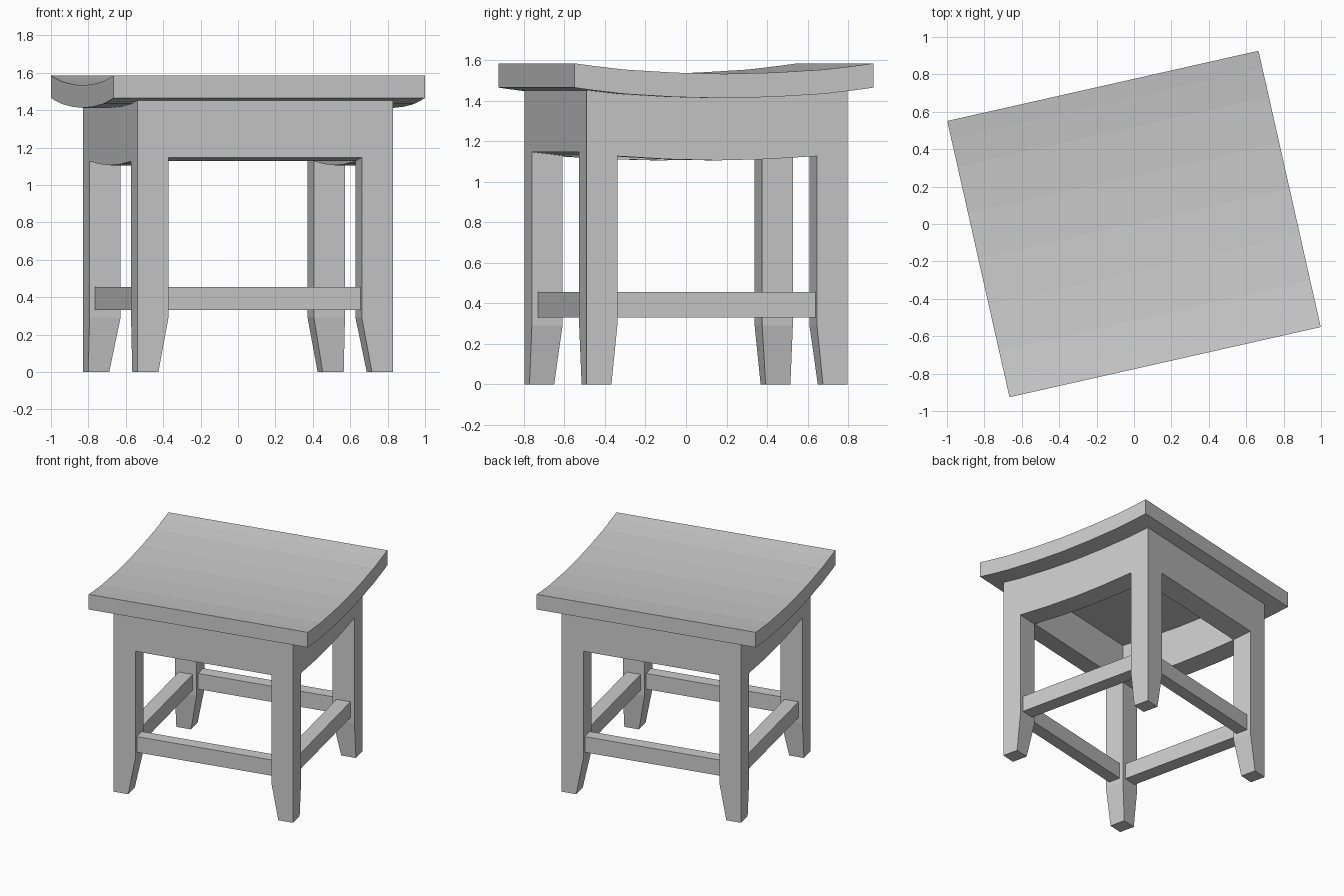
import bpy
import bmesh
import math

cube = bpy.data.objects.get("Cube")
if cube:
    bpy.data.objects.remove(cube)

TURN = math.radians(12.7)
HALF_U, HALF_V = 0.70, 0.66        # outer faces of the frame
LEG_U, LEG_V = 0.17, 0.155         # leg section
FOOT_U, FOOT_V = 0.115, 0.125      # section at the floor
TAPER_Z = 0.29
IN_U, IN_V = HALF_U - LEG_U, HALF_V - LEG_V

# Dished seat line: distance from the middle and height
DISH = [(0, 1.532), (0.25, 1.538), (0.505, 1.553), (HALF_V, 1.571), (0.757, 1.584)]

grey = bpy.data.materials.new("plain_grey")
grey.use_nodes = True
grey.diffuse_color = (0.6, 0.6, 0.6, 1)
grey.node_tree.nodes["Principled BSDF"].inputs["Base Color"].default_value = (0.6, 0.6, 0.6, 1)


def loft(name, rings):
    """Closed solid through matching rings of points."""
    bm = bmesh.new()
    loops = [[bm.verts.new(p) for p in ring] for ring in rings]
    bm.faces.new(loops[0])
    bm.faces.new(loops[-1])
    n = len(loops[0])
    for a, b in zip(loops, loops[1:]):
        for i in range(n):
            j = (i + 1) % n
            bm.faces.new((a[i], a[j], b[j], b[i]))
    bmesh.ops.recalc_face_normals(bm, faces=bm.faces)
    mesh = bpy.data.meshes.new(name)
    bm.to_mesh(mesh)
    bm.free()
    mesh.materials.append(grey)
    obj = bpy.data.objects.new(name, mesh)
    obj.rotation_euler.z = TURN
    bpy.context.collection.objects.link(obj)
    return obj


def curved_bar(name, u0, u1, v0, v1, top, bottom):
    """Bar whose upper and lower faces follow the dish, set down by top and bottom."""
    line = [(-v, z) for v, z in reversed(DISH[1:])] + DISH
    line = [(v, z) for v, z in line if v0 - 0.001 <= v <= v1 + 0.001]
    section = [(v, z - top) for v, z in line] + [(v, z - bottom) for v, z in reversed(line)]
    return loft(name, [[(u, v, z) for v, z in section] for u in (u0, u1)])


def rect(u0, u1, v0, v1, z):
    return [(u0, v0, z), (u1, v0, z), (u1, v1, z), (u0, v1, z)]


# Seat
curved_bar("seat", -0.853, 0.853, -0.757, 0.757, 0, 0.12)

# Legs, tapered on the inner faces only
for sv, end in ((-1, "front"), (1, "back")):
    for su, side in ((-1, "right"), (1, "left")):
        def ring(w, d, z):
            return rect(su * HALF_U, su * (HALF_U - w), sv * HALF_V, sv * (HALF_V - d), z)
        loft(f"{end}_{side}_leg", [ring(FOOT_U, FOOT_V, 0), ring(LEG_U, LEG_V, TAPER_Z),
                                   ring(LEG_U, LEG_V, 1.46)])

# Aprons and stretchers across the front and back
for s, end in ((-1, "front"), (1, "back")):
    v0, v1 = sorted((s * IN_V, s * HALF_V))
    curved_bar(f"{end}_apron", -IN_U, IN_U, v0, v1, 0.09, 0.425)
    a, b = s * (HALF_V - 0.03), s * (IN_V + 0.03)
    loft(f"{end}_stretcher", [rect(-IN_U, IN_U, a, b, z) for z in (0.33, 0.455)])

# Aprons and stretchers along the sides
for s, side in ((-1, "right"), (1, "left")):
    u0, u1 = sorted((s * IN_U, s * HALF_U))
    curved_bar(f"{side}_apron", u0, u1, -IN_V, IN_V, 0.09, 0.427)
    a, b = s * (HALF_U - 0.03), s * (IN_U + 0.03)
    loft(f"{side}_stretcher", [rect(a, b, -IN_V, IN_V, z) for z in (0.33, 0.455)])
